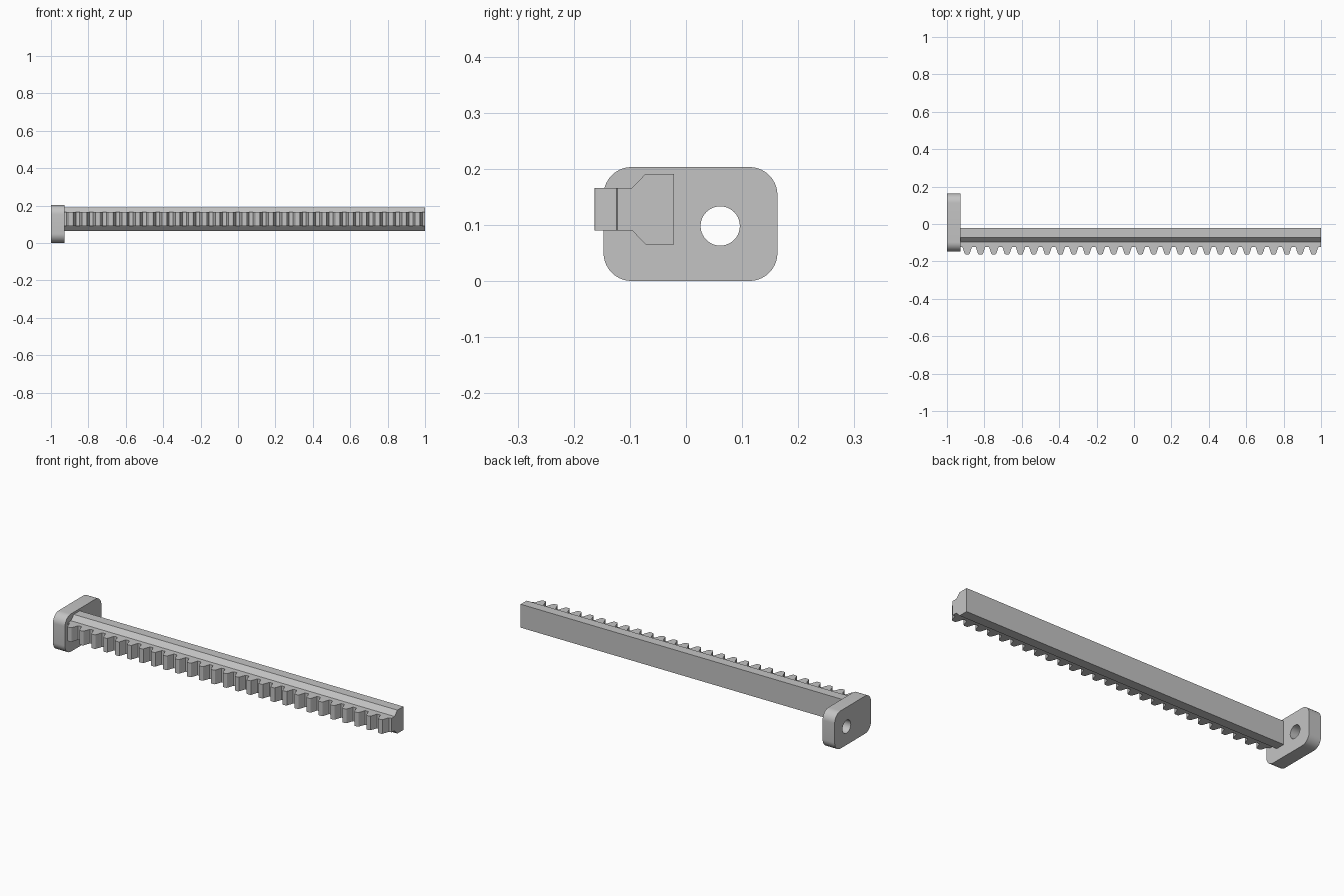
import bpy
import bmesh
from math import cos, sin, pi, radians
from mathutils import Vector

cube = bpy.data.objects.get("Cube")
if cube:
    bpy.data.objects.remove(cube, do_unlink=True)

grey = bpy.data.materials.new("light_grey")
grey.use_nodes = True
colour = (0.55, 0.55, 0.55, 1)
grey.diffuse_color = colour
grey.node_tree.nodes["Principled BSDF"].inputs["Base Color"].default_value = colour


def prism(name, loops, place, sweep):
    """Fill closed outlines (later loops are holes) and extrude along sweep."""
    bm = bmesh.new()
    edges = []
    for loop in loops:
        verts = [bm.verts.new(place(a, b)) for a, b in loop]
        edges += [bm.edges.new((v, verts[i - 1])) for i, v in enumerate(verts)]
    bmesh.ops.triangle_fill(bm, use_beauty=True, edges=edges)
    out = bmesh.ops.extrude_face_region(bm, geom=bm.faces[:], use_keep_orig=True)
    moved = [g for g in out["geom"] if isinstance(g, bmesh.types.BMVert)]
    bmesh.ops.translate(bm, verts=moved, vec=Vector(sweep))
    bmesh.ops.recalc_face_normals(bm, faces=bm.faces[:])
    mesh = bpy.data.meshes.new(name)
    bm.to_mesh(mesh)
    bm.free()
    mesh.materials.append(grey)
    obj = bpy.data.objects.new(name, mesh)
    bpy.context.collection.objects.link(obj)
    bpy.ops.object.select_all(action="DESELECT")
    obj.select_set(True)
    bpy.context.view_layer.objects.active = obj
    bpy.ops.object.shade_smooth_by_angle(angle=radians(28))
    return obj


def arc(cx, cy, r, start, end, steps):
    angles = [start + (end - start) * i / steps for i in range(steps + 1)]
    return [(cx + r * cos(t), cy + r * sin(t)) for t in angles]


# End plate: rounded rectangle with a round hole
y0, y1, height, r = -0.147, 0.163, 0.203, 0.05
corners = [(y1 - r, height - r), (y0 + r, height - r), (y0 + r, r), (y1 - r, r)]
outline = []
for i, (cy, cz) in enumerate(corners):
    outline += arc(cy, cz, r, i * pi / 2, (i + 1) * pi / 2, 10)
hole = arc(0.061, 0.098, 0.035, 0, 2 * pi, 40)[:-1]
plate_face = -0.928
prism("end_plate", [outline, hole], lambda y, z: (-1, y, z), (plate_face + 1, 0, 0))

# Bar: chamfered section running the full length
z_low, z_high, neck = 0.09, 0.166, -0.096
section = [(neck, z_low), (-0.072, 0.065), (-0.021, 0.065),
           (-0.021, 0.191), (-0.072, 0.191), (neck, z_high)]
prism("bar", [section], lambda y, z: (plate_face, y, z), (1 - plate_face, 0, 0))

# Toothed strip: one half-tooth outline, mirrored and repeated
half = [(0.029, -0.122), (0.0255, -0.1235), (0.0235, -0.128), (0.019, -0.142),
        (0.0145, -0.155), (0.0125, -0.160), (0.008, -0.163)]
count, first, last = 27, -0.892, 0.960
profile = [(plate_face, neck), (plate_face, half[0][1])]
for i in range(count):
    x = first + (last - first) * i / (count - 1)
    profile += [(x - dx, y) for dx, y in half]
    profile += [(x + dx, y) for dx, y in reversed(half)]
profile += [(1, half[0][1]), (1, neck)]
prism("rack_teeth", [profile], lambda x, y: (x, y, z_low), (0, 0, z_high - z_low))
